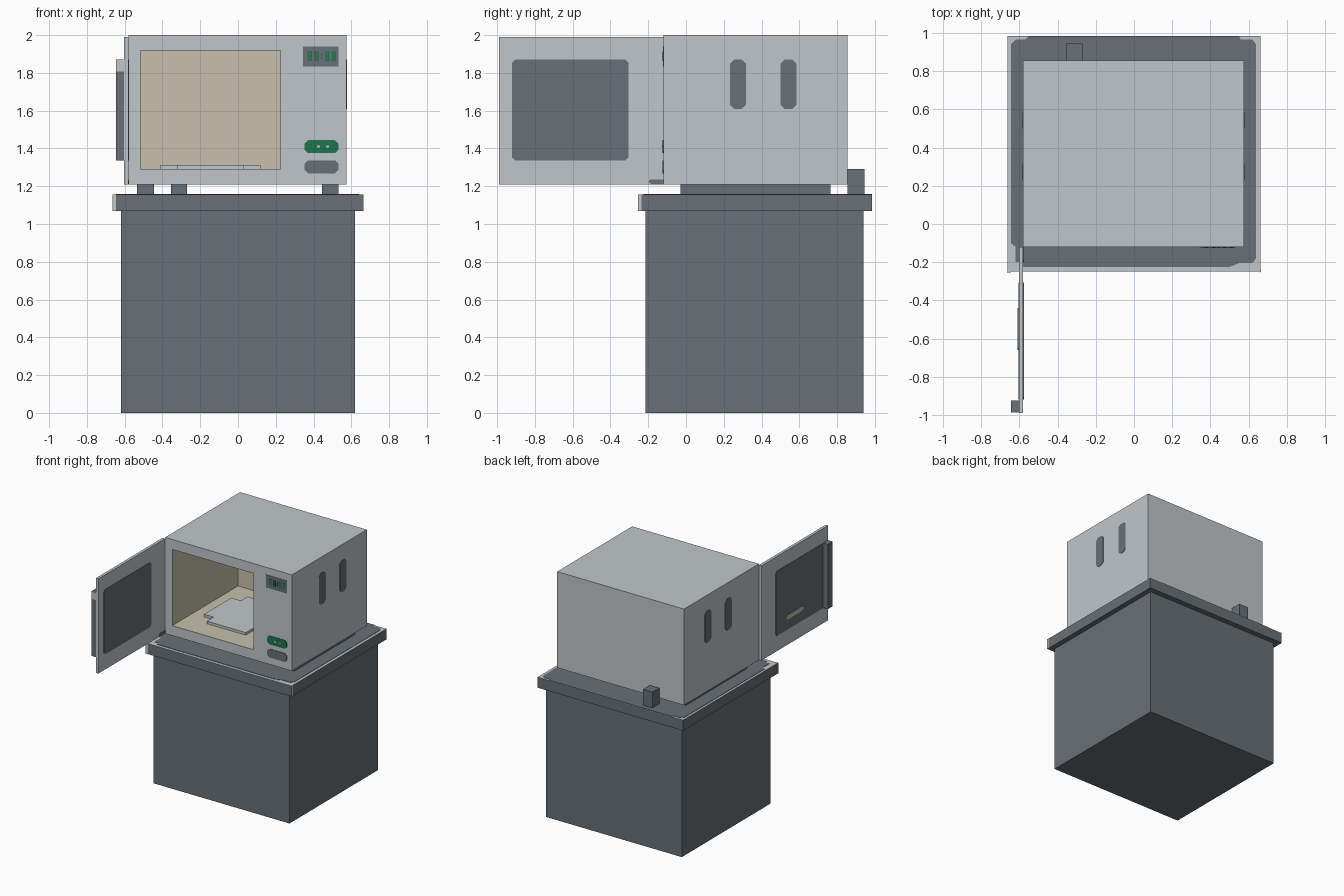
import bpy, bmesh

cube = bpy.data.objects.get("Cube")
if cube:
    bpy.data.objects.remove(cube, do_unlink=True)


def linear(v):
    v /= 255
    return v / 12.92 if v <= 0.04045 else ((v + 0.055) / 1.055) ** 2.4


def material(name, r, g, b):
    m = bpy.data.materials.new(name)
    col = (linear(r), linear(g), linear(b), 1)
    m.diffuse_color = col
    m.use_nodes = True
    m.node_tree.nodes["Principled BSDF"].inputs["Base Color"].default_value = col
    return m


LIGHT = material("light grey", 192, 198, 203)
DARK = material("slate grey", 104, 112, 118)
TAN = material("warm cream", 200, 192, 172)
GREEN = material("button green", 30, 116, 76)


def finish(name, bm, *mats):
    bmesh.ops.recalc_face_normals(bm, faces=bm.faces)
    me = bpy.data.meshes.new(name)
    bm.to_mesh(me)
    bm.free()
    for m in mats:
        me.materials.append(m)
    ob = bpy.data.objects.new(name, me)
    bpy.context.collection.objects.link(ob)
    return ob


def prism(name, pts, axis, a, b, mat):
    """Extrude a 2D outline along an axis from a to b."""
    place = {"x": lambda u, v, w: (w, u, v),
             "y": lambda u, v, w: (u, w, v),
             "z": lambda u, v, w: (u, v, w)}[axis]
    bm = bmesh.new()
    lo = [bm.verts.new(place(u, v, a)) for u, v in pts]
    hi = [bm.verts.new(place(u, v, b)) for u, v in pts]
    bm.faces.new(lo)
    bm.faces.new(hi)
    n = len(pts)
    for i in range(n):
        j = (i + 1) % n
        bm.faces.new((lo[i], lo[j], hi[j], hi[i]))
    return finish(name, bm, mat)


def rect(u0, u1, v0, v1):
    return [(u0, v0), (u1, v0), (u1, v1), (u0, v1)]


def chamfered(u0, u1, v0, v1, c):
    return [(u0 + c, v0), (u1 - c, v0), (u1, v0 + c), (u1, v1 - c),
            (u1 - c, v1), (u0 + c, v1), (u0, v1 - c), (u0, v0 + c)]


def box(name, x0, x1, y0, y1, z0, z1, mat):
    return prism(name, rect(x0, x1, y0, y1), "z", z0, z1, mat)


# Cabinet and counter
box("cabinet", -0.62, 0.62, -0.215, 0.94, 0, 1.07, DARK)
box("counter_slab", -0.663, 0.663, -0.25, 0.985, 1.07, 1.155, DARK)

# Light counter surface with a worn-edged dark panel on it
box("counter_rim", -0.663, 0.663, -0.25, 0.985, 1.155, 1.157, LIGHT)
panel = [(-0.645, -0.1), (-0.62, -0.12), (-0.62, -0.2), (-0.58, -0.2),
         (-0.58, -0.225), (0.5, -0.225), (0.55, -0.205), (0.62, -0.205),
         (0.64, -0.18), (0.64, 0.94), (0.62, 0.965), (0.56, 0.965),
         (0.55, 0.985), (-0.55, 0.985), (-0.57, 0.965), (-0.62, 0.965),
         (-0.645, 0.94)]
prism("counter_panel", panel, "z", 1.157, 1.16, DARK)
box("counter_front_trim", -0.665, -0.645, -0.253, -0.25, 1.07, 1.157, LIGHT)
box("counter_side_trim", 0.663, 0.665, -0.253, -0.235, 1.07, 1.157, LIGHT)

# Foot rails and rear plug
for side, x in (("right", -0.49), ("left", 0.488)):
    box(side + "_foot_rail", x - 0.044, x + 0.044, -0.03, 0.765, 1.16, 1.21, DARK)
box("rear_plug", -0.355, -0.27, 0.855, 0.945, 1.16, 1.29, DARK)

# Oven body: outer shell joined to the cavity by a front frame
bm = bmesh.new()


def shell_verts(x0, x1, z0, z1, y0, y1):
    return [[bm.verts.new((x, y, z)) for x, z in rect(x0, x1, z0, z1)]
            for y in (y0, y1)]


outer = shell_verts(-0.58, 0.575, 1.208, 2.0, -0.12, 0.855)
inner = shell_verts(-0.515, 0.225, 1.29, 1.918, -0.12, 0.735)
for i in range(4):
    j = (i + 1) % 4
    bm.faces.new((outer[0][i], outer[0][j], inner[0][j], inner[0][i]))
    for ring, slot in ((outer, 0), (inner, 1)):
        f = bm.faces.new((ring[0][i], ring[0][j], ring[1][j], ring[1][i]))
        f.material_index = slot
bm.faces.new(outer[1])
bm.faces.new(inner[1]).material_index = 1
finish("oven_body", bm, LIGHT, TAN)

# Stepped turntable plate
cx, cy, r, s = -0.145, 0.32, 0.265, 0.177
quarter = [(r, -s), (r, s), (s, s)]
outline = []
for a, b in ((1, 0), (0, 1), (-1, 0), (0, -1)):
    outline += [(cx + u * a - v * b, cy + u * b + v * a) for u, v in quarter]
prism("turntable", outline, "z", 1.291, 1.312, LIGHT)

# Side vents on both walls
for side, x in (("right", -0.58), ("left", 0.575)):
    for n, y in enumerate((0.275, 0.543)):
        prism(f"{side}_vent_{n + 1}", chamfered(y - 0.043, y + 0.043, 1.61, 1.87, 0.022),
              "x", x - 0.003, x + 0.003, DARK)

# Control panel: display, segment bars and buttons
F = -0.12
prism("display", rect(0.343, 0.532, 1.835, 1.94), "y", F - 0.003, F + 0.002, DARK)
for n, x in enumerate((0.37, 0.405, 0.463, 0.498)):
    for k in range(2):
        u = x + k * 0.014
        prism(f"display_bar_{n}_{k}", rect(u, u + 0.007, 1.862, 1.912),
              "y", F - 0.005, F, GREEN)
    for k in range(3):
        v = 1.862 + k * 0.021
        prism(f"display_dash_{n}_{k}", rect(x, x + 0.021, v, v + 0.008),
              "y", F - 0.0045, F, GREEN)
for n, v in enumerate((1.876, 1.893)):
    prism(f"display_dot_{n}", rect(0.439, 0.449, v, v + 0.008), "y", F - 0.005, F, GREEN)
for name, z, mat in (("start_button", 1.41, GREEN), ("open_button", 1.302, DARK)):
    prism(name, chamfered(0.353, 0.531, z - 0.035, z + 0.035, 0.018),
          "y", F - 0.004, F + 0.002, mat)
for n, x in enumerate((0.418, 0.466)):
    prism(f"button_mark_{n}", rect(x, x + 0.016, 1.404, 1.416), "y", F - 0.006, F, LIGHT)

# Open door with window on both faces
box("door", -0.603, -0.58, -0.99, -0.12, 1.21, 1.99, LIGHT)
window = chamfered(-0.92, -0.305, 1.337, 1.87, 0.015)
prism("door_window", window, "x", -0.606, -0.577, DARK)
prism("door_badge", chamfered(-0.66, -0.44, 1.422, 1.458, 0.012),
      "x", -0.609, -0.6, TAN)
prism("door_hinge", [(-0.2, 1.222), (-0.18, 1.21), (-0.12, 1.21), (-0.12, 1.236), (-0.19, 1.236)],
      "x", -0.582, -0.577, DARK)

# Door handle with a light cap on its front face
box("door_handle", -0.645, -0.603, -0.985, -0.925, 1.337, 1.87, DARK)
box("handle_cap", -0.645, -0.603, -0.988, -0.985, 1.808, 1.87, LIGHT)
